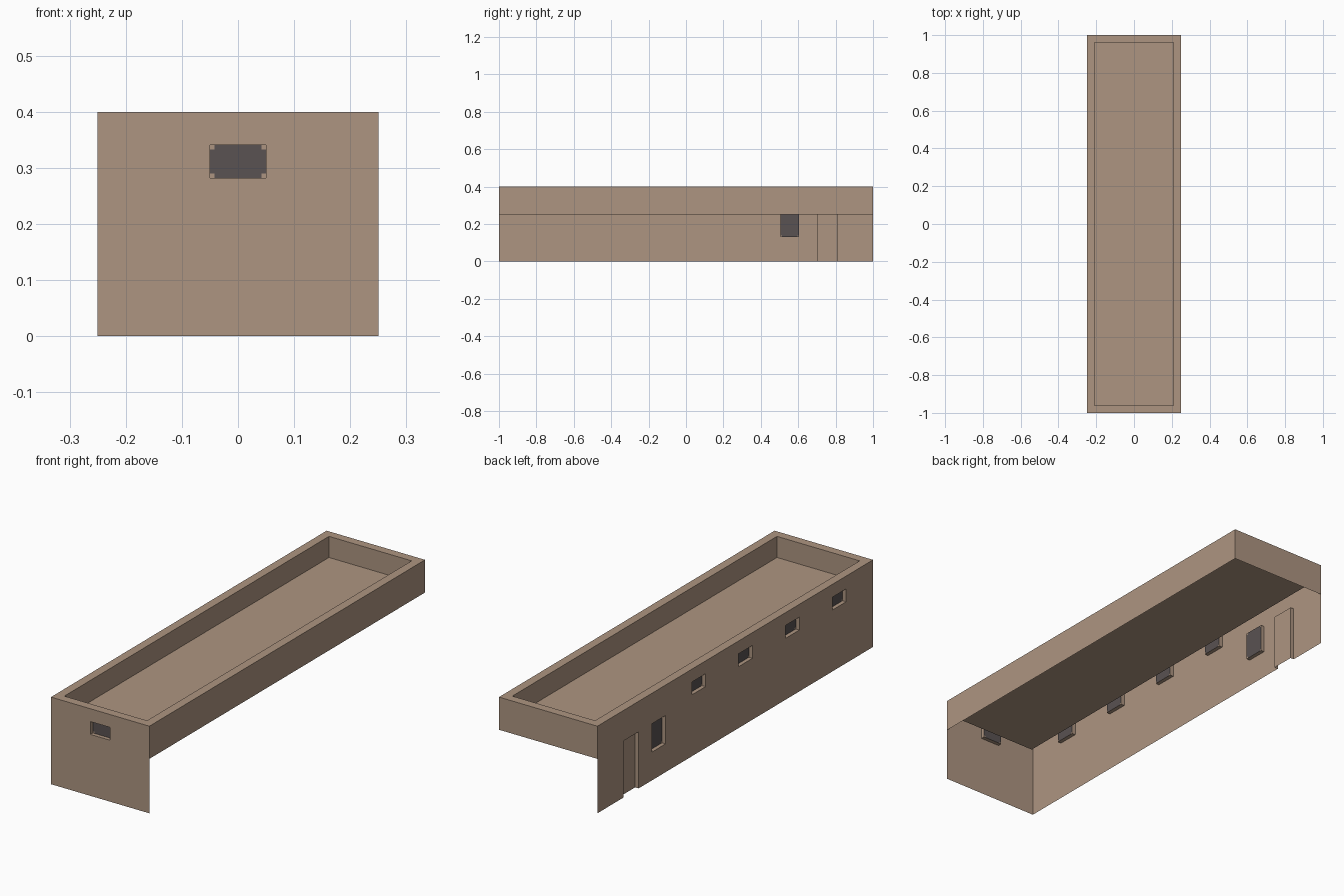
import bpy
import bmesh

cube = bpy.data.objects.get("Cube")
if cube:
    bpy.data.objects.remove(cube, do_unlink=True)

HALF_X, HALF_Y, TOP = 0.25, 1.0, 0.4
SKIRT = 0.25      # underside of the hanging parapets
RIM = 0.04        # width of the parapet top
ROOF = 0.303      # height of the sunken roof deck
DEPTH = 0.018     # recess of windows and door
FRAME = 0.008     # corner block of a window


def material(name, colour):
    mat = bpy.data.materials.new(name)
    mat.use_nodes = True
    mat.diffuse_color = colour
    mat.node_tree.nodes["Principled BSDF"].inputs["Base Color"].default_value = colour
    return mat


MATERIALS = [material("tan_plaster", (0.42, 0.30, 0.22, 1)),
             material("dark_glass", (0.10, 0.085, 0.085, 1))]


def quad(bm, points, index=0):
    face = bm.faces.new([bm.verts.new(p) for p in points])
    face.material_index = index


def finish(bm, name):
    bmesh.ops.remove_doubles(bm, verts=bm.verts, dist=0.0001)
    mesh = bpy.data.meshes.new(name)
    bm.to_mesh(mesh)
    bm.free()
    for mat in MATERIALS:
        mesh.materials.append(mat)
    obj = bpy.data.objects.new(name, mesh)
    bpy.context.collection.objects.link(obj)


def wall(name, place, half, bottom, openings=()):
    """Thin wall sheet; place maps (along, height, inward) to a point.
    Each opening is (start, end, low, high, is_window)."""
    bm = bmesh.new()
    us, zs = {-half, half}, {bottom, TOP}
    for u0, u1, z0, z1, _ in openings:
        us |= {u0, u1}
        zs |= {z0, z1}
    us, zs = sorted(us), sorted(zs)

    # Wall surface around the openings
    for u0, u1 in zip(us, us[1:]):
        for z0, z1 in zip(zs, zs[1:]):
            u, z = (u0 + u1) / 2, (z0 + z1) / 2
            if not any(o[0] < u < o[1] and o[2] < z < o[3] for o in openings):
                quad(bm, [place(u0, z0, 0), place(u1, z0, 0),
                          place(u1, z1, 0), place(u0, z1, 0)])

    for u0, u1, z0, z1, is_window in openings:
        # Reveals
        ring = [(u0, z0), (u1, z0), (u1, z1), (u0, z1)]
        for a, b in zip(ring, ring[1:] + ring[:1]):
            if is_window or a[1] + b[1] > 0:
                quad(bm, [place(*a, 0), place(*b, 0),
                          place(*b, DEPTH), place(*a, DEPTH)])
        # Recessed panel: glass with plaster corner blocks, or a plain door
        f = FRAME if is_window else 0
        pu = [u0, u0 + f, u1 - f, u1]
        pz = [z0, z0 + f, z1 - f, z1]
        for i in range(3):
            for j in range(3):
                if not is_window and (i, j) != (1, 1):
                    continue
                corner = i != 1 and j != 1
                quad(bm, [place(pu[i], pz[j], DEPTH), place(pu[i + 1], pz[j], DEPTH),
                          place(pu[i + 1], pz[j + 1], DEPTH), place(pu[i], pz[j + 1], DEPTH)],
                     1 if is_window and not corner else 0)
    finish(bm, name)


def high_window(centre):
    return (centre - 0.05, centre + 0.05, 0.282, 0.341, True)


# Front wall with one high window
wall("front_wall", lambda u, z, d: (u, -HALF_Y + d, z), HALF_X, 0, [high_window(0)])

# Long wall with four high windows, a larger window and a door
side = [high_window(0.755 - 0.34 * i) for i in range(4)]
side += [(-0.605, -0.505, 0.13, 0.26, True), (-0.81, -0.70, 0, 0.26, False)]
wall("right_wall", lambda u, z, d: (-HALF_X + d, -u, z), HALF_Y, 0, side)

# Parapets over the two open sides
wall("left_parapet", lambda u, z, d: (HALF_X - d, u, z), HALF_Y, SKIRT)
wall("back_parapet", lambda u, z, d: (-u, HALF_Y - d, z), HALF_X, SKIRT)


# Parapet rim, inner faces and sunken deck
def loop(inset, z):
    x, y = HALF_X - inset, HALF_Y - inset
    return [(-x, -y, z), (x, -y, z), (x, y, z), (-x, y, z)]


roof = bmesh.new()
levels = [loop(0, TOP), loop(RIM, TOP), loop(RIM, ROOF)]
for outer, inner in zip(levels, levels[1:]):
    for i in range(4):
        k = (i + 1) % 4
        quad(roof, [outer[i], outer[k], inner[k], inner[i]])
quad(roof, levels[-1])
finish(roof, "roof_deck")
